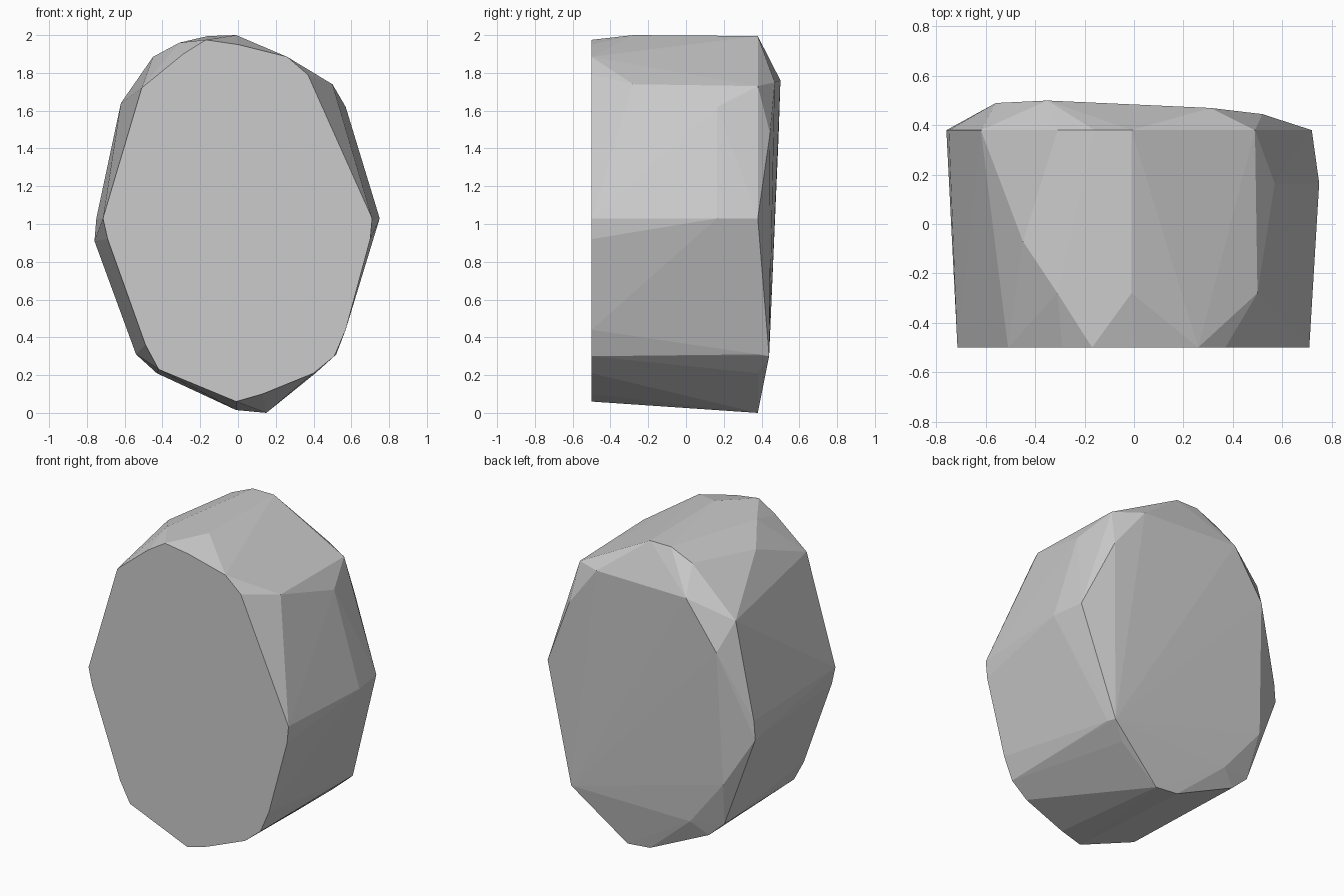
import bpy, bmesh

if "Cube" in bpy.data.objects:
    bpy.data.objects.remove(bpy.data.objects["Cube"])

# flat front cut (x, z) at y = -0.5
front = [(-.17, 1.975), (0, 1.95), (.26, 1.885), (.37, 1.79), (.71, 1.03), (.70, .92),
         (.57, .44), (.51, .30), (.40, .21), (.13, .10), (-.01, .06), (-.42, .23),
         (-.49, .36), (-.69, .92), (-.715, 1.03), (-.51, 1.72), (-.29, 1.90)]

# wider rim (x, z) at y = 0.38
rim = [(-.16, 1.995), (-.01, 1.995), (.49, 1.73), (.72, 1.03), (.52, .31), (.41, .21),
       (.15, 0), (-.01, .015), (-.43, .21), (-.54, .31), (-.76, .91), (-.75, 1.03),
       (-.62, 1.64), (-.31, 1.93)]

# chipped corners on the side wall, then the bulging back (x, y, z)
chips = [(-.01, -.28, 2.0), (-.31, -.28, 1.96), (-.45, -.07, 1.885),
         (.50, -.28, 1.74), (.57, .165, 1.62), (.75, .165, 1.03)]
back = [(-.56, .49, 1.46), (-.35, .50, 1.76), (.31, .47, 1.75), (.52, .445, 1.48),
        (.51, .44, .30), (-.33, .43, .29), (-.58, .45, .60)]

points = [(x, -.5, z) for x, z in front] + [(x, .38, z) for x, z in rim] + chips + back

# faceted stone: convex hull of the cross-sections
bm = bmesh.new()
for p in points:
    bm.verts.new(p)
hull = bmesh.ops.convex_hull(bm, input=bm.verts[:])
unused = {v for v in hull["geom_interior"] + hull["geom_unused"]
          if isinstance(v, bmesh.types.BMVert)}
bmesh.ops.delete(bm, geom=list(unused), context='VERTS')
bmesh.ops.dissolve_limit(bm, angle_limit=.01, verts=bm.verts[:], edges=bm.edges[:])
bmesh.ops.recalc_face_normals(bm, faces=bm.faces[:])

mesh = bpy.data.meshes.new("faceted_stone")
bm.to_mesh(mesh)
bm.free()
bpy.context.collection.objects.link(bpy.data.objects.new("faceted_stone", mesh))
